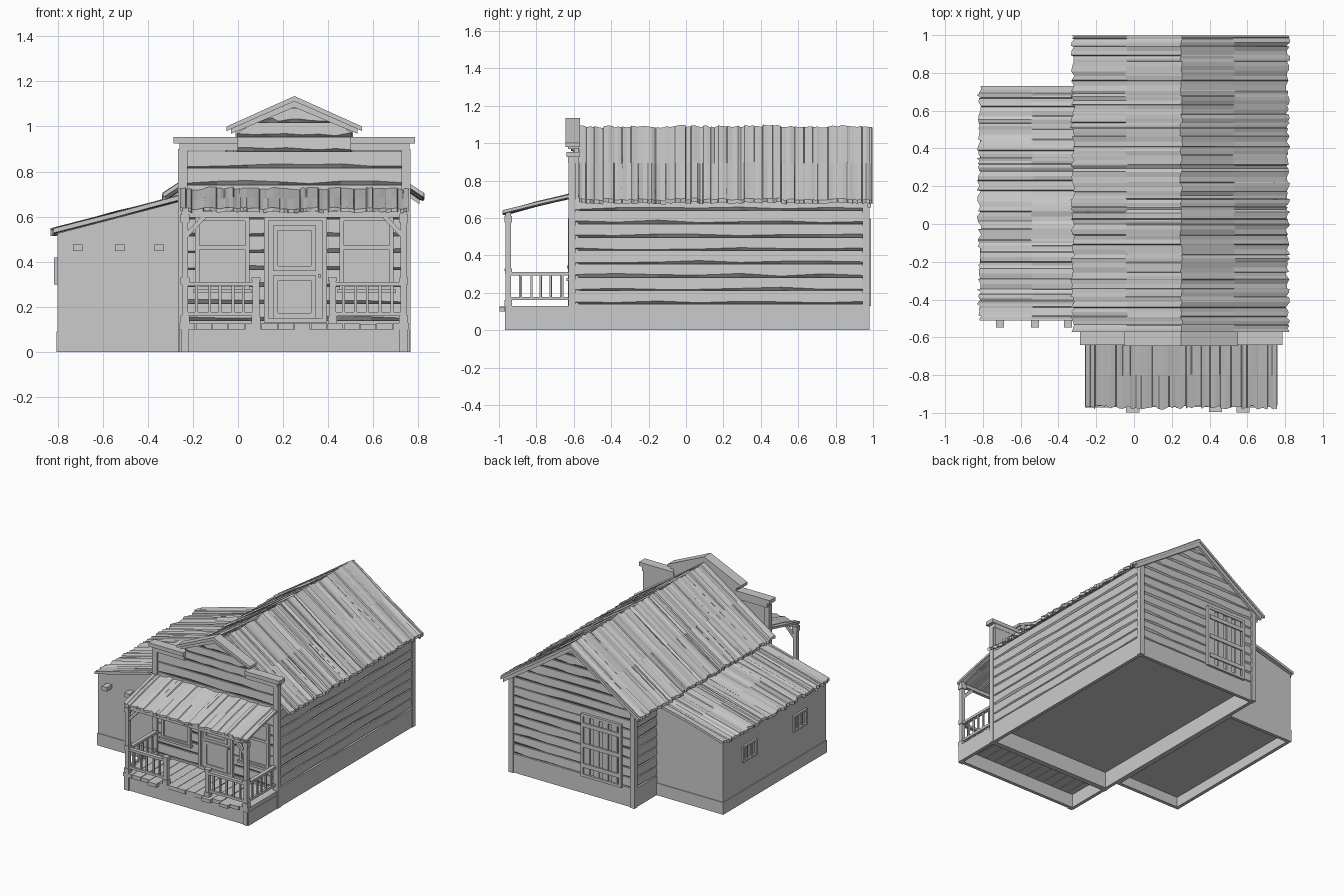
import bpy, bmesh, random
from mathutils import Vector

random.seed(7)
R = random.uniform


def part(name, build):
    bm = bmesh.new()
    build(bm)
    bmesh.ops.recalc_face_normals(bm, faces=bm.faces)
    me = bpy.data.meshes.new(name)
    bm.to_mesh(me)
    bm.free()
    ob = bpy.data.objects.new(name, me)
    bpy.context.collection.objects.link(ob)
    return ob


def loft(bm, rings):
    vs = [[bm.verts.new(p) for p in r] for r in rings]
    n = len(vs[0])
    for a, b in zip(vs, vs[1:]):
        for i in range(n):
            bm.faces.new((a[i], a[(i + 1) % n], b[(i + 1) % n], b[i]))
    bm.faces.new(vs[0])
    bm.faces.new(vs[-1][::-1])


def prism(bm, xz, y0, y1):
    loft(bm, [[(x, y, z) for x, z in xz] for y in (y0, y1)])


def box(bm, x0, x1, y0, y1, z0, z1):
    prism(bm, [(x0, z0), (x1, z0), (x1, z1), (x0, z1)], y0, y1)


def beam(bm, p, q, w):
    p, q = Vector(p), Vector(q)
    d = (q - p).normalized()
    s = d.cross(Vector((0, 1, 0))).normalized() * w / 2
    t = d.cross(s).normalized() * w / 2
    loft(bm, [[c + s + t, c - s + t, c - s - t, c + s - t] for c in (p, q)])


def boxes(name, *dims):
    return part(name, lambda bm: [box(bm, *d) for d in dims])


def siding(name, origin, along, out, span, z0, z1, n, t=0.015, segs=7):
    """Lapped boards with uneven lower edges; span(z) gives the board ends."""
    o, a, nrm = Vector(origin), Vector(along), Vector(out)
    h = (z1 - z0) / n

    def build(bm):
        for i in range(n):
            b, top = z0 + i * h, z0 + (i + 1) * h
            rings = []
            for k in range(segs + 1):
                ring = []
                for d, z in ((0, b), (t, b + R(0.006, 0.021)), (t * 0.75, top), (0, top)):
                    u0, u1 = span(z)
                    p = o + a * (u0 + (u1 - u0) * k / segs) + nrm * d
                    ring.append((p.x, p.y, z))
                rings.append(ring)
            loft(bm, rings)
    return part(name, build)


def sheet(name, profile, start, end, place, thick=0.02, rough=0.006):
    """Weathered roofing: strips of random width, each stepped from the next."""
    def build(bm):
        rings, s = [], start
        while s < end - 0.01:
            e = min(s + R(0.025, 0.06), end)
            lift = R(-rough, rough)
            for u in (s + 0.002, (s + e) / 2, e - 0.002):
                tilt = lift + R(-rough, rough) * 0.5
                top = []
                for i, (c, z) in enumerate(profile):
                    edge = i in (0, len(profile) - 1)
                    top.append((c + R(-0.012, 0.012) * (1 if edge else 0.6), z + tilt + R(-0.003, 0.003)))
                ring = top + [(c, z - thick) for c, z in top[::-1]]
                rings.append([place(c, u, z) for c, z in ring])
            s = e
        loft(bm, rings)
    return part(name, build)


def foundation(name, x0, x1, y0, y1, h, t=0.025):
    return boxes(name, (x0, x1, y0, y0 + t, 0, h), (x0, x1, y1 - t, y1, 0, h),
                 (x0, x0 + t, y0 + t, y1 - t, 0, h), (x1 - t, x1, y0 + t, y1 - t, 0, h))


CX = 0.25  # centre line of the main building

# Foundations, open underneath
foundation("main_foundation", -0.26, 0.76, -0.61, 0.97, 0.14)
foundation("porch_foundation", -0.26, 0.76, -0.96, -0.60, 0.10)
foundation("lean_to_foundation", -0.805, -0.25, -0.495, 0.715, 0.09)

# Main body and its siding
part("main_body", lambda bm: prism(bm, [(-0.245, 0.12), (0.745, 0.12), (0.745, 0.71),
                                        (CX, 1.05), (-0.245, 0.71)], -0.58, 0.955))
siding("right_siding", (0.745, 0, 0), (0, 1, 0), (1, 0, 0), lambda z: (-0.59, 0.95), 0.14, 0.71, 8)
siding("left_siding", (-0.245, 0, 0), (0, 1, 0), (-1, 0, 0), lambda z: (-0.59, 0.95), 0.14, 0.71, 8)


def gable(z):
    h = max(0.004, min(0.5, (1.06 - z) / 0.685))
    return CX - h, CX + h


siding("back_siding", (0, 0.955, 0), (1, 0, 0), (0, 1, 0), gable, 0.14, 1.055, 13)
boxes("corner_posts", *[(x, x + 0.035, 0.945, 0.98, 0, 0.72) for x in (-0.265, 0.73)],
      *[(x, x + 0.04, -0.627, -0.59, 0, 0.90) for x in (-0.265, 0.725)])


# Roofs
def rakes(bm):
    for s in (-1, 1):
        prism(bm, [(CX, 1.07), (CX, 1.03), (CX + s * 0.555, 0.655), (CX + s * 0.555, 0.695)], 0.97, 0.99)


part("rake_boards", rakes)
sheet("main_roof", [(-0.325, 0.70), (-0.04, 0.892), (CX, 1.09), (0.53, 0.895), (0.815, 0.70)],
      -0.575, 1.0, lambda c, u, z: (c, u, z))
sheet("lean_to_roof", [(-0.82, 0.543), (-0.54, 0.617), (-0.25, 0.69)],
      -0.512, 0.732, lambda c, u, z: (c, u, z))
sheet("porch_roof", [(-0.97, 0.637), (-0.80, 0.682), (-0.61, 0.726)],
      -0.26, 0.76, lambda c, u, z: (u, c, z), 0.016, 0.004)

# False front with stepped top
part("false_front", lambda bm: prism(bm, [(-0.255, 0.12), (0.755, 0.12), (0.755, 0.93), (0.51, 0.93), (0.51, 0.98),
                                          (CX, 1.10), (-0.01, 0.98), (-0.01, 0.93)], -0.60, -0.575))
siding("front_siding", (0, -0.60, 0), (1, 0, 0), (0, -1, 0), lambda z: (-0.23, 0.73), 0.14, 0.89, 10)
siding("pediment_siding", (0, -0.60, 0), (1, 0, 0), (0, -1, 0),
       lambda z: (CX - min(0.255, (1.10 - z) / 0.46), CX + min(0.255, (1.10 - z) / 0.46)), 0.89, 1.08, 3)
boxes("cornice",
      (-0.285, 0.0, -0.64, -0.57, 0.925, 0.953), (0.50, 0.785, -0.64, -0.57, 0.925, 0.953),
      (-0.26, 0.0, -0.63, -0.573, 0.893, 0.925), (0.50, 0.76, -0.63, -0.573, 0.893, 0.925))


def pediment(bm):
    prism(bm, [(-0.05, 0.98), (-0.05, 1.0), (CX, 1.135), (0.55, 1.0), (0.55, 0.98), (CX, 1.112)], -0.645, -0.568)
    prism(bm, [(-0.03, 0.968), (-0.03, 0.99), (CX, 1.115), (0.53, 0.99), (0.53, 0.968), (CX, 1.085)], -0.63, -0.573)


part("pediment_trim", pediment)


# Front door and windows
def frame(x0, x1, z0, z1, y, w, d):
    return [(x0, x1, y - d, y, z1 - w, z1), (x0, x1, y - d, y, z0, z0 + w),
            (x0, x0 + w, y - d, y, z0 + w, z1 - w), (x1 - w, x1, y - d, y, z0 + w, z1 - w)]


boxes("front_door_frame", *frame(0.115, 0.395, 0.13, 0.60, -0.60, 0.02, 0.03))
boxes("front_door", (0.135, 0.375, -0.615, -0.60, 0.15, 0.58),
      *frame(0.155, 0.345, 0.36, 0.56, -0.61, 0.022, 0.014),
      *frame(0.155, 0.345, 0.15, 0.34, -0.61, 0.022, 0.012),
      (0.355, 0.368, -0.635, -0.61, 0.33, 0.345))
for side, x in (("left", -0.19), ("right", 0.45)):
    boxes(side + "_window", (x + 0.01, x + 0.23, -0.618, -0.60, 0.28, 0.59),
          *frame(x, x + 0.24, 0.27, 0.60, -0.60, 0.02, 0.03),
          (x + 0.02, x + 0.22, -0.626, -0.60, 0.455, 0.473),
          (x - 0.01, x + 0.25, -0.64, -0.60, 0.262, 0.278))

# Barred back door
boxes("back_door", (-0.14, 0.15, 0.955, 0.972, 0.14, 0.58),
      *frame(-0.16, 0.17, 0.13, 0.595, 0.988, 0.02, 0.02),
      *[(x, x + 0.045, 0.965, 0.982, 0.15, 0.58) for x in (-0.125, -0.05, 0.025, 0.1)],
      *[(-0.14, 0.15, 0.98, 0.99, z, z + 0.03) for z in (0.2, 0.35, 0.5)])

# Lean-to body, beam ends and small barred windows
part("lean_to_body", lambda bm: prism(bm, [(-0.80, 0.075), (-0.25, 0.075), (-0.25, 0.67), (-0.80, 0.526)],
                                      -0.49, 0.71))
boxes("beam_ends", *[(x - 0.021, x + 0.021, -0.548, -0.48, 0.447, 0.477) for x in (-0.71, -0.525, -0.35)])
for name, y in (("rear", 0.41), ("fore", -0.18)):
    a, b = y - 0.08, y + 0.08
    boxes(name + "_side_window", (-0.815, -0.79, a, b, 0.30, 0.315), (-0.815, -0.79, a, b, 0.405, 0.42),
          *[(-0.815, -0.79, v, v + 0.014, 0.315, 0.405) for v in (a, b - 0.014)],
          *[(-0.808, -0.79, v - 0.005, v + 0.005, 0.315, 0.405) for v in (y - 0.027, y + 0.027)])

# Porch deck of loose boards
ends = {3: -0.997, 9: -0.995, 11: -0.997}
boxes("porch_deck", *[(-0.26 + i * 0.0729, -0.26 + (i + 1) * 0.0729 - 0.003, ends.get(i, R(-0.972, -0.962)), -0.60,
                       0.10, 0.127 + R(-0.004, 0.003)) for i in range(14)])


# Porch posts, beam, braces
def posts(bm):
    for x, s in ((-0.235, 1), (0.735, -1)):
        box(bm, x - 0.014, x + 0.014, -0.964, -0.936, 0.12, 0.63)
        for z, h, w in ((0.127, 0.035, 0.02), (0.30, 0.03, 0.019), (0.575, 0.035, 0.02)):
            box(bm, x - w, x + w, -0.95 - w, -0.95 + w, z, z + h)
        beam(bm, (x, -0.95, 0.51), (x + s * 0.085, -0.95, 0.60), 0.02)
        box(bm, x - 0.018, x + 0.018, -0.968, -0.932, 0, 0.10)
    box(bm, -0.25, 0.75, -0.962, -0.938, 0.597, 0.622)
    for x in (0.08, 0.42):
        box(bm, x - 0.015, x + 0.015, -0.965, -0.935, 0.12, 0.32)
        box(bm, x - 0.02, x + 0.02, -0.97, -0.93, 0.315, 0.33)
        box(bm, x - 0.02, x + 0.02, -0.97, -0.93, 0.127, 0.16)


part("porch_posts", posts)


# Porch railings
def railings(bm):
    for a, b in ((-0.235, 0.08), (0.42, 0.735)):
        for z, w in ((0.292, 0.014), (0.16, 0.009)):
            box(bm, a, b, -0.95 - w, -0.95 + w, z, z + 0.018)
        for i in range(1, 6):
            x = a + (b - a) * i / 6 + R(-0.005, 0.005)
            box(bm, x - 0.006, x + 0.006, -0.956, -0.944, 0.165, 0.30)
    for x in (-0.235, 0.735):
        for z, w in ((0.292, 0.014), (0.16, 0.009)):
            box(bm, x - w, x + w, -0.94, -0.61, z, z + 0.018)
        for i in range(1, 6):
            y = -0.94 + 0.33 * i / 6 + R(-0.005, 0.005)
            box(bm, x - 0.006, x + 0.006, y - 0.006, y + 0.006, 0.165, 0.30)


part("porch_railings", railings)
